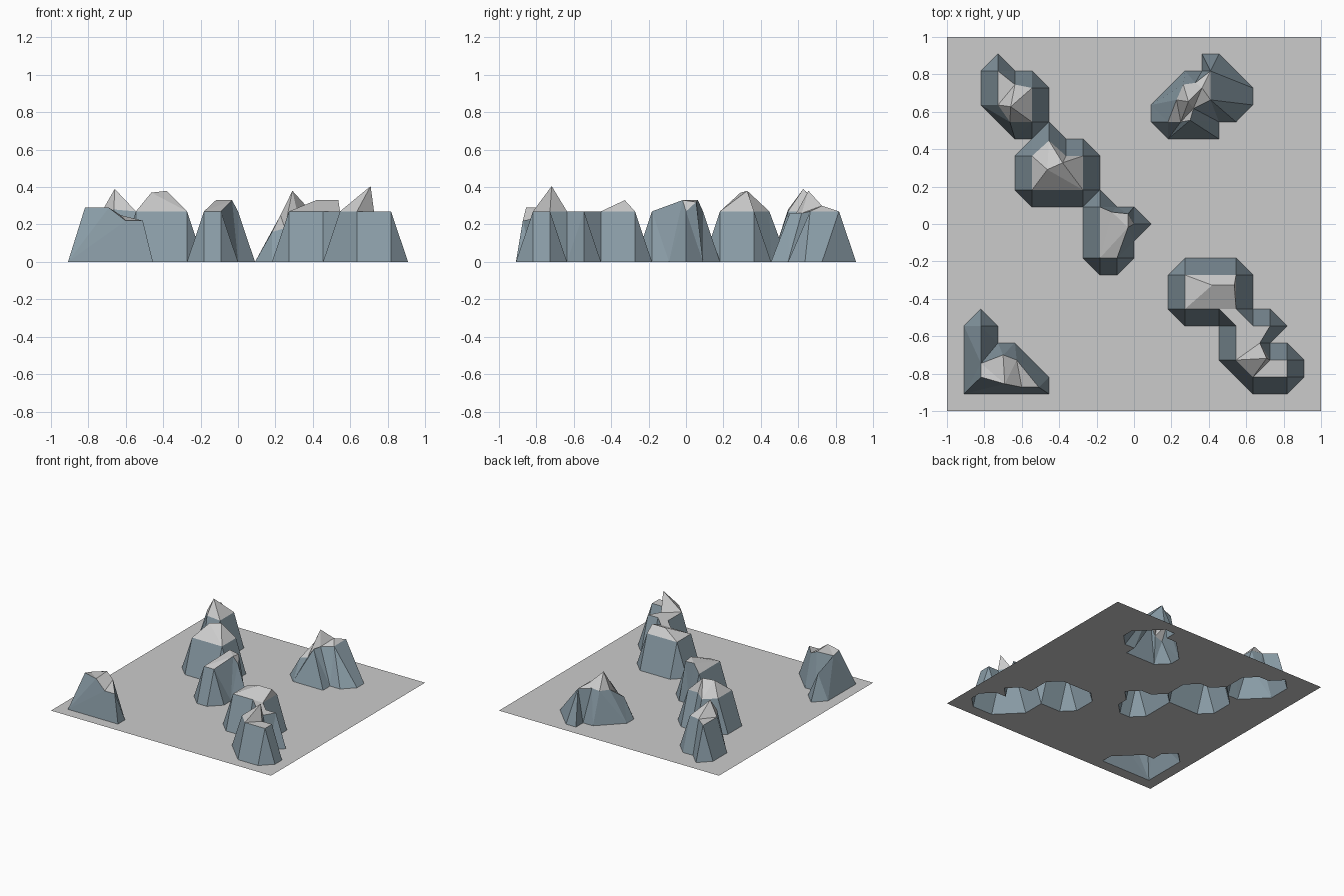
import bpy
import bmesh
from mathutils import Vector
from mathutils.geometry import delaunay_2d_cdt

if "Cube" in bpy.data.objects:
    bpy.data.objects.remove(bpy.data.objects["Cube"])

U = 1 / 11           # the terrain is laid out on a 22 x 22 grid
outlines = []

stone = bpy.data.materials.new("slate")
stone.diffuse_color = (0.25, 0.33, 0.38, 1)
stone.use_nodes = True
stone.node_tree.nodes["Principled BSDF"].inputs["Base Color"].default_value = stone.diffuse_color
cap = bpy.data.materials.new("pale_rock")
cap.diffuse_color = (0.8, 0.8, 0.8, 1)
cap.use_nodes = True
cap.node_tree.nodes["Principled BSDF"].inputs["Base Color"].default_value = cap.diffuse_color


def finish(name, bm):
    me = bpy.data.meshes.new(name)
    bm.to_mesh(me)
    bm.free()
    ob = bpy.data.objects.new(name, me)
    bpy.context.collection.objects.link(ob)
    return ob


def loop(start, n):
    return [(start + i, start + (i + 1) % n) for i in range(n)]


def rock(name, foot, rim, peaks):
    """Faceted rock: foot outline on the ground, raised rim, loose peaks.
    x and y are in grid steps, z in units."""
    outlines.append(foot)
    pts = [(x, y, 0) for x, y in foot] + rim + peaks
    n = len(foot)
    edges = loop(0, n) + loop(n, len(rim))
    flat = [Vector((p[0], p[1])) for p in pts]
    vs, _, faces, orig, _, _ = delaunay_2d_cdt(flat, edges, [], 1, 1e-5)
    bm = bmesh.new()
    bv = [bm.verts.new((v.x * U, v.y * U, pts[o[0]][2] if o else 0.2))
          for v, o in zip(vs, orig)]
    for f in faces:
        face = bm.faces.new([bv[i] for i in f])
        touches_ground = any(bv[i].co.z < 0.001 for i in f)
        face.material_index = 0 if touches_ground else 1
    bm.normal_update()
    for f in bm.faces:
        if f.normal.z < 0:
            f.normal_flip()
    ob = finish(name, bm)
    ob.data.materials.append(stone)
    ob.data.materials.append(cap)


H = 0.27             # usual rim height

# diagonal ridge, back left to centre
rock("ridge_rock_back",
     [(-9, 9), (-9, 7), (-7, 5), (-6, 5), (-5, 6), (-5, 8), (-6, 9), (-7, 9), (-8, 10)],
     [(-8, 9, H), (-8, 7, H), (-7.3, 6, 0.28), (-6, 6, H), (-6, 8, H), (-7, 8.2, H)],
     [(-7.25, 6.9, 0.39)])

rock("ridge_rock_middle",
     [(-7, 4), (-7, 2), (-6, 1), (-3, 1), (-2, 2), (-2, 4), (-3, 5), (-4, 5), (-5, 6), (-6, 5)],
     [(-6, 4, H), (-6, 2, H), (-3, 2, H), (-3, 4, H), (-4, 4, H), (-5, 4.9, H)],
     [(-5.1, 3.2, 0.37), (-4.2, 3.6, 0.38)])

rock("ridge_rock_centre",
     [(-3, 1), (-3, -2), (-2, -3), (-1, -3), (0, -2), (0, -1), (1, 0), (0, 1), (-1, 1), (-2, 2)],
     [(-2, 1, H), (-2, -2, H), (-1, -2, H), (-0.35, -0.2, 0.33), (-0.35, 0.6, 0.32),
      (-1.3, 0.7, 0.33)],
     [(0, 0, H)])

# double rock at front right, joined by a saddle
rock("saddle_rock",
     [(2, -3), (2, -5), (3, -6), (5, -6), (5, -8), (7, -10), (9, -10), (10, -9), (10, -8),
      (9, -7), (8, -7), (9, -6), (8, -5), (7, -5), (7, -3), (6, -2), (3, -2)],
     [(3, -3, H), (3, -5, H), (5, -5, H), (6, -6, H), (6, -7, H), (6, -8, H), (7, -9, H),
      (9, -9, H), (9, -8, H), (8, -8, H), (7.4, -7, H), (8, -6, H), (7, -6, H),
      (6, -5, H), (6, -3, H)],
     [(4.6, -3.6, 0.33), (5.9, -3.6, 0.33), (7.8, -7.9, 0.405)])

# lone rock, back right
rock("lone_rock_back",
     [(1, 7), (1, 6), (2, 5), (5, 5), (5, 6), (6, 6), (7, 7), (7, 8), (5, 10), (4, 10),
      (4, 9), (3, 9)],
     [(2, 6, 0.16), (2.75, 6, 0.18), (3.3, 6.1, 0.26), (3.5, 6.8, 0.26), (4.5, 7.3, H),
      (4.5, 9, H), (3.6, 8.3, 0.27), (2.9, 8.2, 0.26), (2.5, 7.3, 0.25)],
     [(3.2, 7.2, 0.38), (4, 8, 0.30)])

# lone rock, front left, with a low spur behind
rock("lone_rock_front",
     [(-10, -6), (-10, -10), (-5, -10), (-5, -9), (-7, -7), (-8, -7), (-8, -6), (-9, -5)],
     [(-9, -9, 0.29), (-7.6, -9.4, 0.29), (-6.6, -9.6, 0.22), (-5.6, -9.6, 0.22),
      (-6.9, -8, 0.25), (-7.7, -7.7, 0.29), (-9, -8.2, 0.27)],
     [(-9, -6, 0.2)])


def inside(x, y, poly):
    hit = False
    for (x1, y1), (x2, y2) in zip(poly, poly[1:] + poly[:1]):
        if (y1 > y) != (y2 > y) and x < x1 + (y - y1) * (x2 - x1) / (y2 - y1):
            hit = not hit
    return hit


# ground sheet, open beneath every rock
bm = bmesh.new()
for i in range(-11, 11):
    for j in range(-11, 11):
        corners = [(i, j), (i + 1, j), (i + 1, j + 1), (i, j + 1)]
        mid = (i + 0.5, j + 0.5)
        for a, b in zip(corners, corners[1:] + corners[:1]):
            cx, cy = (a[0] + b[0] + mid[0]) / 3, (a[1] + b[1] + mid[1]) / 3
            if not any(inside(cx, cy, p) for p in outlines):
                bm.faces.new([bm.verts.new((p[0] * U, p[1] * U, 0)) for p in (a, b, mid)])
bmesh.ops.remove_doubles(bm, verts=bm.verts, dist=1e-4)
finish("ground_sheet", bm)
